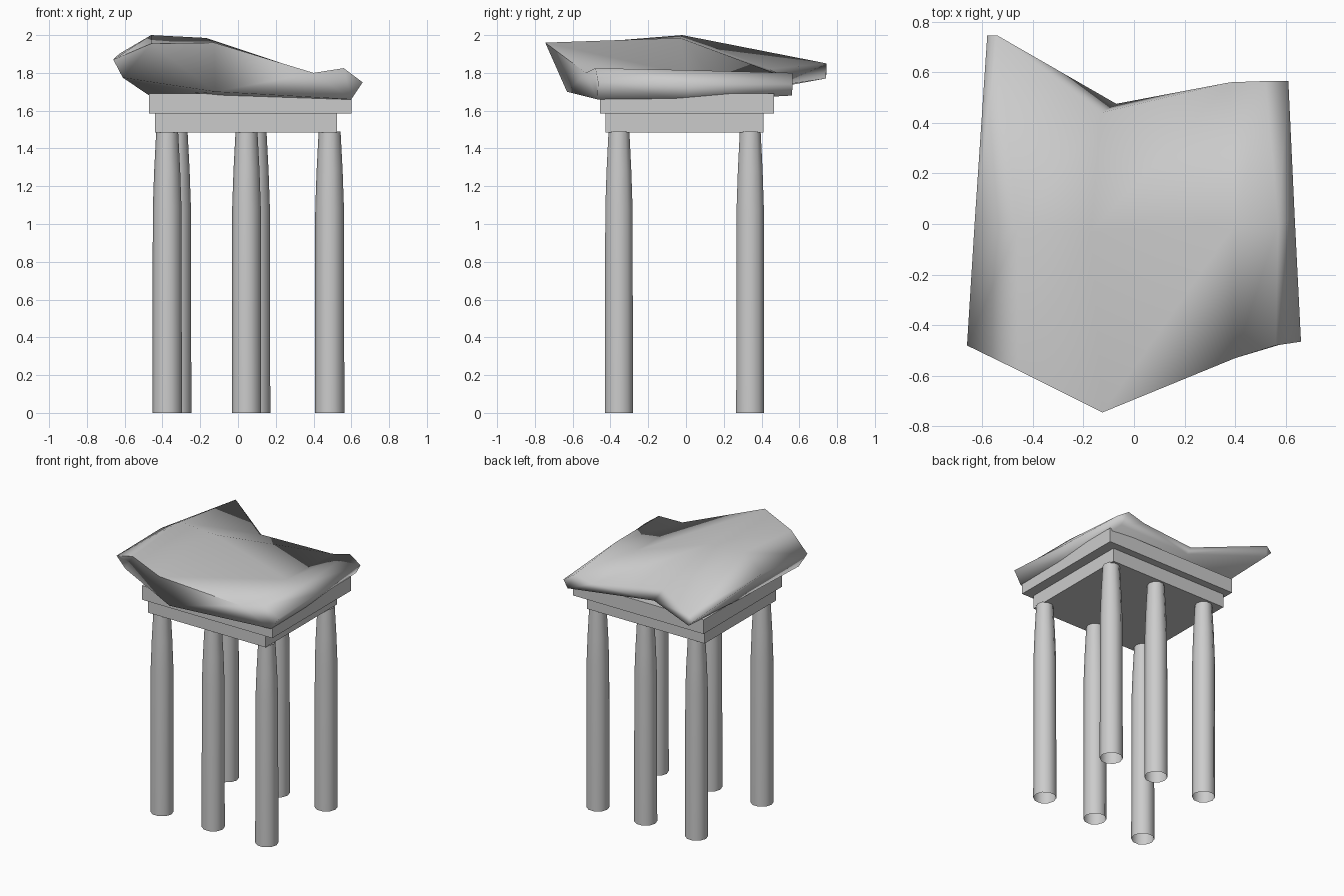
import bpy, bmesh, math

if "Cube" in bpy.data.objects:
    bpy.data.objects.remove(bpy.data.objects["Cube"])

def finish(name, bm, smooth=None):
    bmesh.ops.recalc_face_normals(bm, faces=bm.faces)
    me = bpy.data.meshes.new(name)
    bm.to_mesh(me)
    bm.free()
    ob = bpy.data.objects.new(name, me)
    bpy.context.collection.objects.link(ob)
    if smooth:
        bpy.ops.object.select_all(action='DESELECT')
        ob.select_set(True)
        bpy.context.view_layer.objects.active = ob
        bpy.ops.object.shade_smooth_by_angle(angle=math.radians(smooth))
    return ob

def loft(bm, rings):
    """Join matching closed rings of points with quads; return the vertices."""
    vs = [[bm.verts.new(p) for p in r] for r in rings]
    n = len(vs[0])
    for a, b in zip(vs, vs[1:]):
        for i in range(n):
            j = (i + 1) % n
            bm.faces.new((a[i], a[j], b[j], b[i]))
    return vs

def slab(name, x0, x1, y0, y1, z0, z1):
    bm = bmesh.new()
    bmesh.ops.create_cube(bm, size=1)
    for v in bm.verts:
        v.co = (x1 if v.co.x > 0 else x0, y1 if v.co.y > 0 else y0, z1 if v.co.z > 0 else z0)
    return finish(name, bm)

# open-ended columns, tapering near the top
def column(name, x, y, sides=10):
    bm = bmesh.new()
    rings = []
    for r, z in ((.078, 0), (.076, 1.08), (.069, 1.28), (.058, 1.49)):
        rings.append([(x + r * math.cos(2 * math.pi * i / sides),
                       y + r * math.sin(2 * math.pi * i / sides), z) for i in range(sides)])
    loft(bm, rings)
    return finish(name, bm, 50)

for i, x in enumerate((-.375, .045, .485)):
    column(f"front_column_{i + 1}", x, -.355)
for i, x in enumerate((-.325, .093, .485)):
    column(f"back_column_{i + 1}", x, .34)

# two stacked slabs
slab("lower_slab", -.44, .525, -.425, .41, 1.485, 1.585)
slab("upper_slab", -.47, .60, -.455, .465, 1.585, 1.69)

# draped roof mass: front, middle and back sections, each running
# left, upper left, centre, dip, upper right, right, then back underneath
front = [(-.66, -.48, 1.87), (-.46, -.577, 1.955), (-.125, -.745, 1.96), (.40, -.53, 1.80),
         (.56, -.48, 1.825), (.66, -.465, 1.75), (.60, -.47, 1.66), (-.12, -.63, 1.70), (-.61, -.45, 1.775)]
middle = [(-.63, 0, 1.90), (-.46, -.02, 2.0), (-.17, -.03, 1.985), (.40, 0, 1.795),
          (.57, 0, 1.815), (.635, .03, 1.74), (.59, 0, 1.65), (0, 0, 1.635), (-.47, 0, 1.68)]
back = [(-.58, .745, 1.81), (-.54, .745, 1.85), (-.13, .44, 1.82), (.38, .56, 1.765),
        (.52, .565, 1.80), (.61, .565, 1.74), (.58, .56, 1.68), (-.07, .475, 1.73), (-.54, .74, 1.77)]
bm = bmesh.new()
rows = loft(bm, [front, middle, back])
for r in (rows[0], rows[2]):
    for f in ((0, 1, 8), (1, 2, 7, 8), (2, 3, 7), (3, 4, 6, 7), (4, 5, 6)):
        bm.faces.new([r[i] for i in f])
finish("draped_roof", bm, 100)
